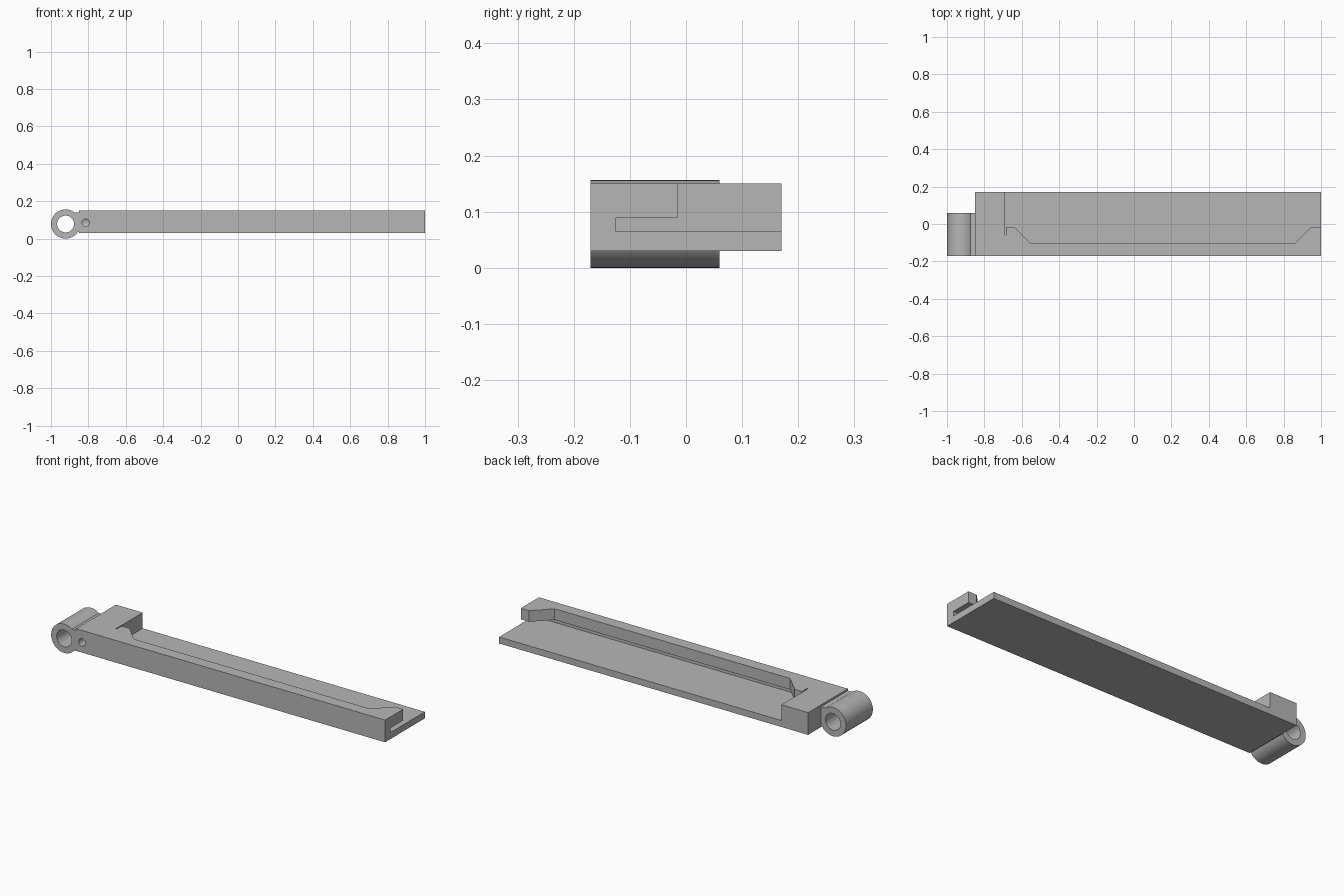
import bpy
import bmesh
from math import pi, radians
from mathutils import Matrix

default = bpy.data.objects.get("Cube")
if default:
    bpy.data.objects.remove(default, do_unlink=True)

grey = bpy.data.materials.new("plain grey")
grey.use_nodes = True
colour = (0.47, 0.47, 0.47, 1)
grey.diffuse_color = colour
grey.node_tree.nodes["Principled BSDF"].inputs["Base Color"].default_value = colour


def finish(name, bm):
    bmesh.ops.recalc_face_normals(bm, faces=bm.faces)
    mesh = bpy.data.meshes.new(name)
    bm.to_mesh(mesh)
    bm.free()
    mesh.materials.append(grey)
    obj = bpy.data.objects.new(name, mesh)
    bpy.context.collection.objects.link(obj)
    return obj


def prism(name, outline, low, high):
    """Extrude a plan outline from height low to height high."""
    bm = bmesh.new()
    face = bm.faces.new([bm.verts.new((x, y, low)) for x, y in outline])
    side = bmesh.ops.extrude_face_region(bm, geom=[face])["geom"]
    verts = [v for v in side if isinstance(v, bmesh.types.BMVert)]
    bmesh.ops.translate(bm, verts=verts, vec=(0, 0, high - low))
    return finish(name, bm)


def box(name, x, y, z):
    return prism(name, [(x[0], y[0]), (x[1], y[0]), (x[1], y[1]), (x[0], y[1])], *z)


def rod(name, x, z, y, r_front, r_back, sides=64):
    """Round bar or cone running front to back."""
    bm = bmesh.new()
    place = Matrix.Translation((x, sum(y) / 2, z)) @ Matrix.Rotation(-pi / 2, 4, "X")
    bmesh.ops.create_cone(bm, cap_ends=True, segments=sides, radius1=r_front,
                          radius2=r_back, depth=y[1] - y[0], matrix=place)
    return finish(name, bm)


def combine(target, tool, operation):
    tool.hide_render = True
    mod = target.modifiers.new(tool.name, "BOOLEAN")
    mod.operation = operation
    mod.solver = "EXACT"
    mod.object = tool
    bpy.context.view_layer.objects.active = target
    bpy.ops.object.modifier_apply(modifier=mod.name)
    bpy.data.objects.remove(tool, do_unlink=True)


FRONT, BACK = -0.17, 0.17
FLOOR, LIP = 0.065, 0.09
STOP = -0.69
HINGE_X, HINGE_Z = -0.922, 0.078

# Solid rail with end block
rail = box("hinged_rail", (-0.85, 1), (FRONT, BACK), (0.03, 0.15))

# Open tray with a bevelled recess along the front wall
recess = [(STOP, 0.3), (STOP, -0.015), (-0.64, -0.015), (-0.55, -0.105),
          (0.86, -0.105), (0.95, -0.015), (1.1, -0.015), (1.1, 0.3)]
combine(rail, prism("tray_recess", recess, LIP - 0.01, 0.2), "DIFFERENCE")

# Undercut slot below the lip
combine(rail, box("undercut", (STOP, 1.1), (-0.125, 0.3), (FLOOR, LIP)), "DIFFERENCE")

# Narrow slit beside the end block
combine(rail, box("slit", (STOP, STOP + 0.005), (-0.06, 0.01), (LIP - 0.01, 0.2)), "DIFFERENCE")

# Hinge neck and barrel, then its bore
combine(rail, box("hinge_neck", (-0.9, -0.84), (FRONT, 0.06), (0.035, 0.14)), "UNION")
combine(rail, rod("hinge_barrel", HINGE_X, HINGE_Z, (FRONT, 0.06), 0.078, 0.078), "UNION")
combine(rail, rod("hinge_bore", HINGE_X, HINGE_Z, (-0.3, 0.2), 0.045, 0.045), "DIFFERENCE")

# Blind drilled hole with a pointed bottom
combine(rail, rod("drill_shaft", -0.815, 0.085, (-0.2, -0.08), 0.02, 0.02, 32), "DIFFERENCE")
combine(rail, rod("drill_tip", -0.815, 0.085, (-0.08, -0.068), 0.02, 0, 32), "DIFFERENCE")

# Smooth the round surfaces and keep the machined edges sharp
bpy.ops.object.select_all(action="DESELECT")
rail.select_set(True)
bpy.context.view_layer.objects.active = rail
bpy.ops.object.shade_smooth_by_angle(angle=radians(25))
